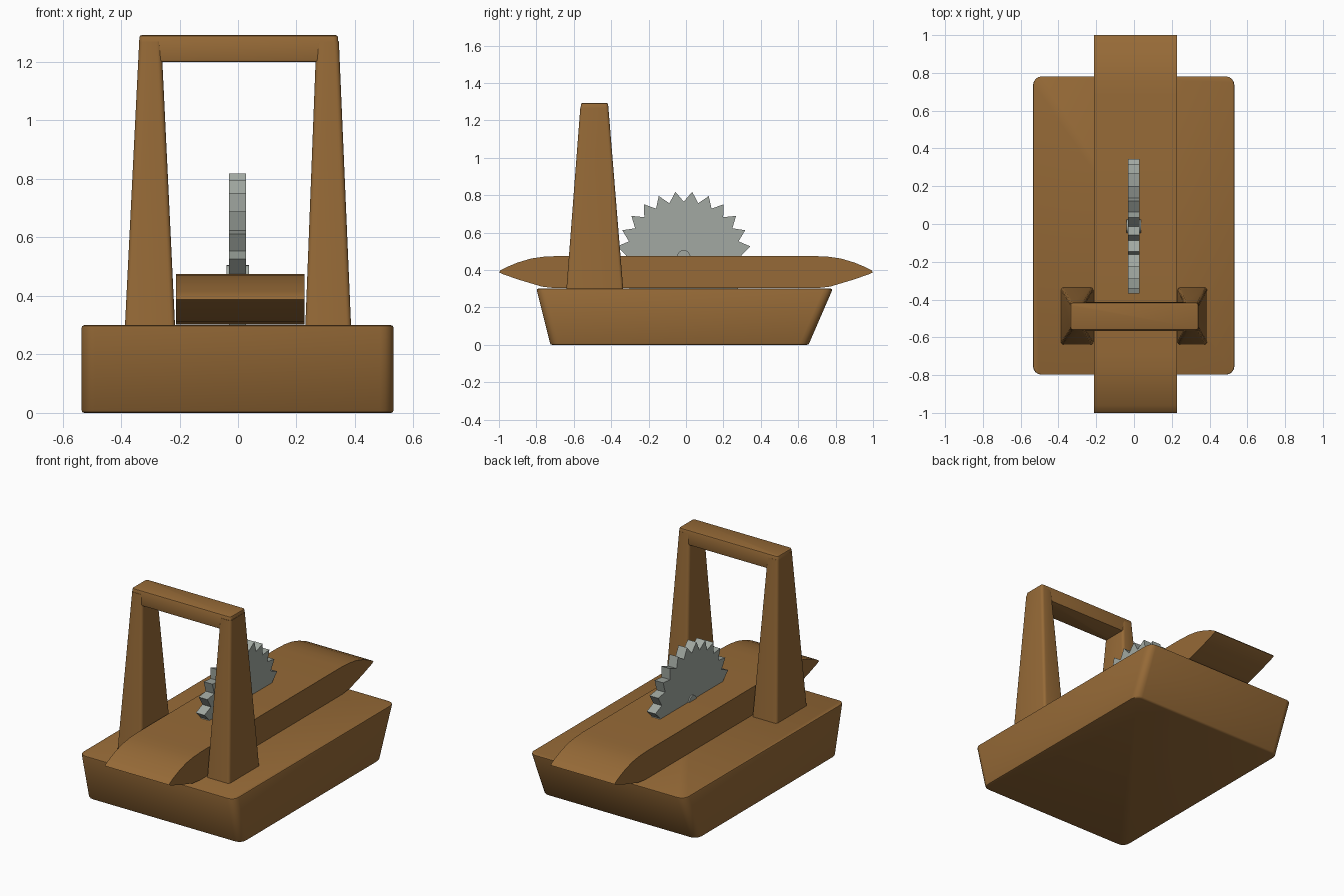
import bpy, bmesh, math

if "Cube" in bpy.data.objects:
    bpy.data.objects.remove(bpy.data.objects["Cube"])


def material(name, rgb):
    m = bpy.data.materials.new(name)
    m.diffuse_color = (*rgb, 1)
    m.use_nodes = True
    m.node_tree.nodes["Principled BSDF"].inputs["Base Color"].default_value = m.diffuse_color
    return m


wood = material("brown wood", (0.305, 0.144, 0.038))
steel = material("grey steel", (0.36, 0.395, 0.36))


def finish(bm, name, mat, angle=35):
    bmesh.ops.recalc_face_normals(bm, faces=bm.faces)
    me = bpy.data.meshes.new(name)
    bm.to_mesh(me)
    bm.free()
    me.materials.append(mat)
    for p in me.polygons:
        p.use_smooth = True
    me.set_sharp_from_angle(angle=math.radians(angle))
    ob = bpy.data.objects.new(name, me)
    bpy.context.collection.objects.link(ob)
    return ob


def tapered_block(name, bottom, top, z0, z1, corner, rim):
    """Block between two rectangles (x0, x1, y0, y1) with rounded corners and rims."""
    bm = bmesh.new()
    rings = []
    for (x0, x1, y0, y1), z in ((bottom, z0), (top, z1)):
        rings.append([bm.verts.new((x, y, z)) for x, y in
                      ((x0, y0), (x1, y0), (x1, y1), (x0, y1))])
    lo, hi = rings
    bm.faces.new(lo[::-1])
    bm.faces.new(hi)
    for i in range(4):
        j = (i + 1) % 4
        bm.faces.new((lo[i], lo[j], hi[j], hi[i]))
    bmesh.ops.recalc_face_normals(bm, faces=bm.faces)
    upright = [bm.edges.get((lo[i], hi[i])) for i in range(4)]
    bmesh.ops.bevel(bm, geom=upright, offset=corner, segments=4, profile=0.5, affect='EDGES')
    if rim:
        rims = [e for e in bm.edges if abs(e.verts[0].co.z - e.verts[1].co.z) < 1e-5]
        bmesh.ops.bevel(bm, geom=rims, offset=rim, segments=2, profile=0.5, affect='EDGES')
    return finish(bm, name, wood)


def extruded_profile(name, points, x0, x1, mat):
    """Outline of (y, z) points pulled along x."""
    bm = bmesh.new()
    face = bm.faces.new([bm.verts.new((x0, y, z)) for y, z in points])
    ext = bmesh.ops.extrude_face_region(bm, geom=[face])
    moved = [v for v in ext["geom"] if isinstance(v, bmesh.types.BMVert)]
    bmesh.ops.translate(bm, verts=moved, vec=(x1 - x0, 0, 0))
    return finish(bm, name, mat, 25)


# Base, flaring towards the top at both ends
tapered_block("base", (-0.535, 0.532, -0.725, 0.655), (-0.535, 0.532, -0.80, 0.785),
              0, 0.30, 0.045, 0.009)

# Log board with rounded-off ends
half = [(0.68, 0.475), (0.76, 0.471), (0.83, 0.461), (0.90, 0.44), (0.96, 0.415),
        (0.992, 0.398), (1.0, 0.388), (0.985, 0.38), (0.90, 0.35), (0.77, 0.311), (0.70, 0.303)]
board = half + [(-y, z) for y, z in reversed(half)]
extruded_profile("board", board, -0.212, 0.228, wood)

# Gate: two tapering posts and a crossbeam
tapered_block("left_post", (-0.387, -0.215, -0.64, -0.335), (-0.338, -0.262, -0.565, -0.415),
              0.29, 1.27, 0.016, 0)
tapered_block("right_post", (0.230, 0.387, -0.64, -0.335), (0.268, 0.345, -0.565, -0.415),
              0.29, 1.27, 0.016, 0)
tapered_block("crossbeam", (-0.341, 0.346, -0.566, -0.414), (-0.337, 0.342, -0.562, -0.416),
              1.20, 1.292, 0.016, 0.008)

# Circular blade with 25 teeth, half sunk in the board
CY, CZ, TEETH = -0.012, 0.458, 25
blade = []
for i in range(TEETH * 2):
    a = math.pi * i / TEETH
    r = 0.363 if i % 2 else 0.308
    blade.append((CY + r * math.sin(a), CZ + r * math.cos(a)))
extruded_profile("saw_blade", blade, -0.031, 0.028, steel)

# Axle hub in the middle of the blade
hub = [(CY + 0.036 * math.sin(math.tau * i / 16), 0.47 + 0.036 * math.cos(math.tau * i / 16))
       for i in range(16)]
extruded_profile("axle_hub", hub, -0.039, 0.037, steel)
